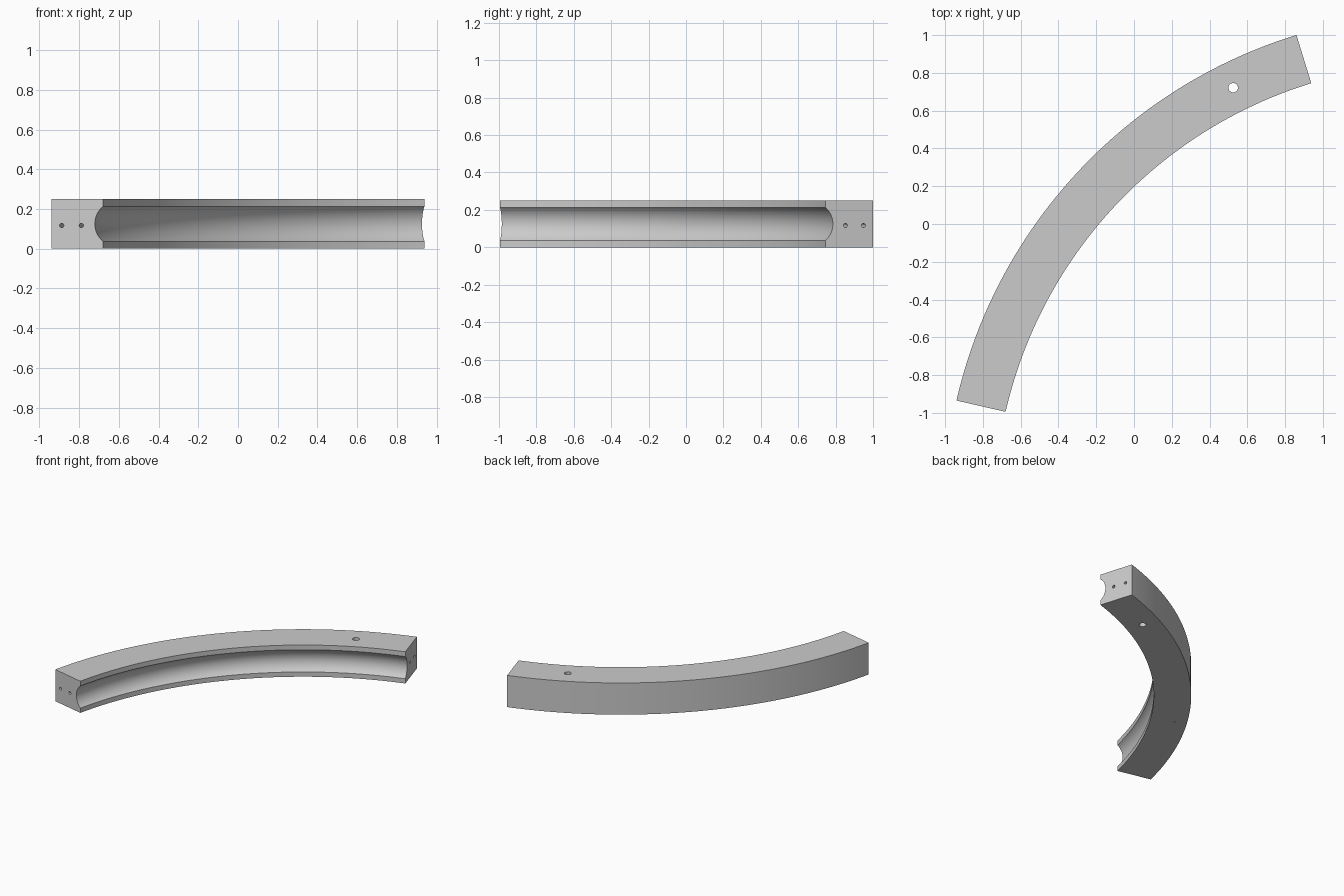
import bpy, bmesh
from math import sin, cos, radians, asin
from mathutils import Vector, Matrix

if "Cube" in bpy.data.objects:
    bpy.data.objects.remove(bpy.data.objects["Cube"], do_unlink=True)

CENTRE = Vector((1.636, -1.526, 0))
R_OUT, R_IN, HEIGHT = 2.643, 2.376, 0.25
START, END = 107.07, 167.07          # sweep angles in degrees
SEGMENTS, GROOVE_STEPS = 64, 24

grey = bpy.data.materials.new("plain_grey")
grey.use_nodes = True
colour = (0.6, 0.6, 0.6, 1)
grey.diffuse_color = colour
grey.node_tree.nodes["Principled BSDF"].inputs["Base Color"].default_value = colour


def polar(radius, degrees, z):
    a = radians(degrees)
    return CENTRE + Vector((radius * cos(a), radius * sin(a), z))


def make_object(name, bm):
    bmesh.ops.recalc_face_normals(bm, faces=bm.faces)
    mesh = bpy.data.meshes.new(name)
    bm.to_mesh(mesh)
    bm.free()
    mesh.materials.append(grey)
    obj = bpy.data.objects.new(name, mesh)
    bpy.context.collection.objects.link(obj)
    return obj


# Cross-section: a block with a shallow round groove along the inner face
half_chord, depth = 0.0875, 0.042
groove_r = (half_chord ** 2 + depth ** 2) / (2 * depth)
half_angle = asin(half_chord / groove_r)
profile = [(R_IN, HEIGHT), (R_OUT, HEIGHT), (R_OUT, 0), (R_IN, 0)]
for i in range(GROOVE_STEPS + 1):
    t = half_angle * (2 * i / GROOVE_STEPS - 1)
    profile.append((R_IN + depth - groove_r + groove_r * cos(t),
                    HEIGHT / 2 + groove_r * sin(t)))

# Sweep the section along the arc
bm = bmesh.new()
rings = []
for s in range(SEGMENTS + 1):
    angle = START + (END - START) * s / SEGMENTS
    rings.append([bm.verts.new(polar(r, angle, z)) for r, z in profile])
n = len(profile)
for a, b in zip(rings, rings[1:]):
    for i in range(n):
        j = (i + 1) % n
        bm.faces.new((a[i], a[j], b[j], b[i]))
# Merge the inner rim and groove rows into clean end caps
bm.faces.new(rings[0])
bm.faces.new(rings[-1])
rail = make_object("curved_rail", bm)


def drill(name, position, axis, radius, length):
    """Cut a round hole, centred on position and running along axis."""
    cutter_bm = bmesh.new()
    turn = Vector((0, 0, 1)).rotation_difference(axis).to_matrix().to_4x4()
    bmesh.ops.create_cone(cutter_bm, cap_ends=True, segments=24, radius1=radius,
                          radius2=radius, depth=length,
                          matrix=Matrix.Translation(position) @ turn)
    cutter = make_object(name, cutter_bm)
    cutter.hide_render = True
    mod = rail.modifiers.new(name, "BOOLEAN")
    mod.operation, mod.solver, mod.object = "DIFFERENCE", "EXACT", cutter
    bpy.ops.object.modifier_apply(modifier=mod.name)
    bpy.data.objects.remove(cutter, do_unlink=True)


bpy.context.view_layer.objects.active = rail
rail.select_set(True)

# Vertical through hole and small blind hole underneath
up = Vector((0, 0, 1))
drill("through_hole", polar(2.507, 116.3, HEIGHT / 2), up, 0.025, 1)
drill("underside_pinhole", polar(2.555, 148.6, 0), up, 0.007, 0.1)

# Pairs of dowel holes in both end faces
for angle in (START, END):
    tangent = Vector((-sin(radians(angle)), cos(radians(angle)), 0))
    for radius in (2.488, 2.589):
        drill("dowel_hole", polar(radius, angle, 0.117), tangent, 0.011, 0.2)

bpy.ops.object.shade_smooth_by_angle(angle=radians(30))
